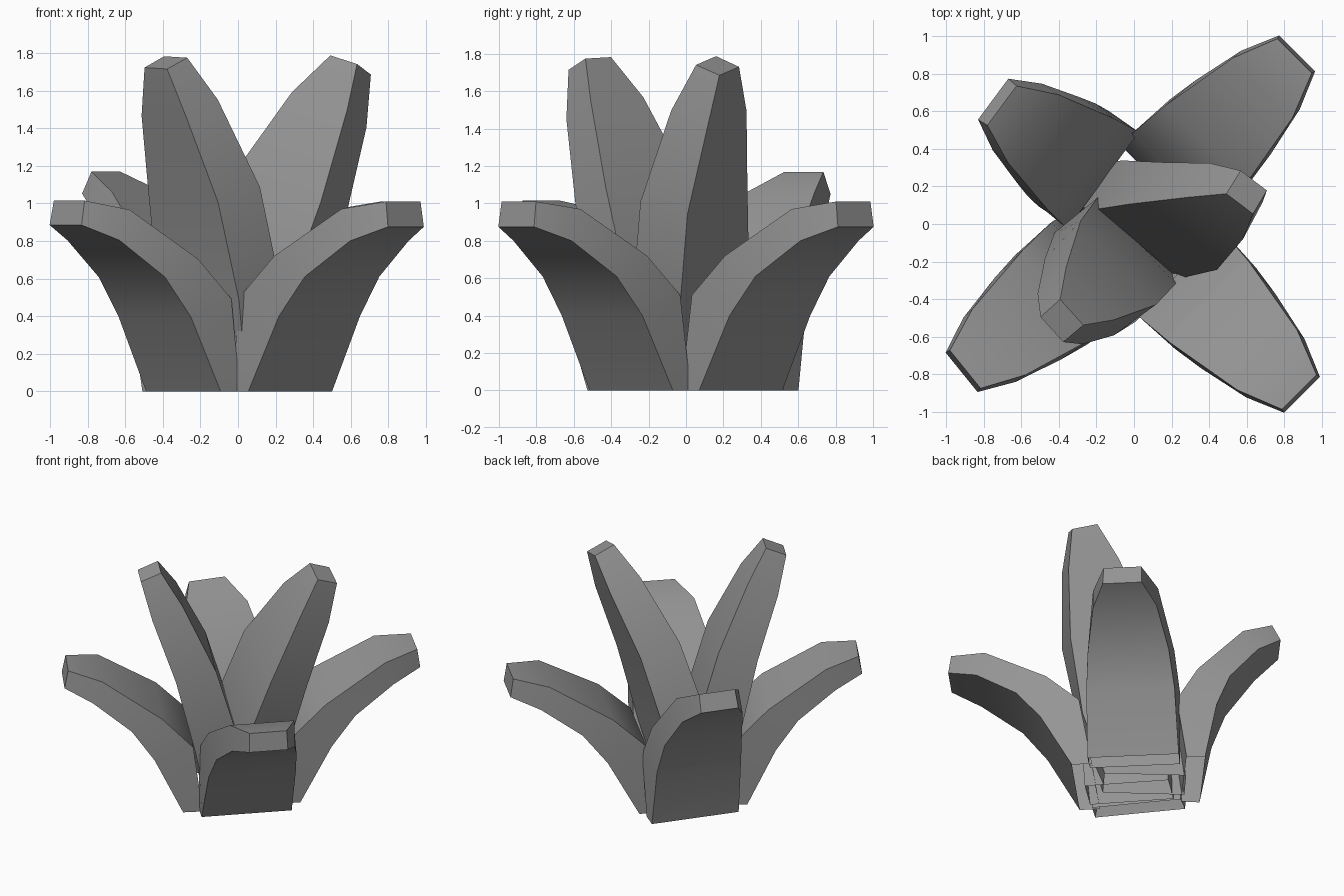
import bpy, bmesh, math

cube = bpy.data.objects.get("Cube")
if cube:
    bpy.data.objects.remove(cube, do_unlink=True)

mat = bpy.data.materials.new("leaf grey")
mat.use_nodes = True
GREY = (0.3, 0.3, 0.3, 1)
mat.diffuse_color = GREY
mat.node_tree.nodes["Principled BSDF"].inputs["Base Color"].default_value = GREY

# Leaf profiles, base to tip: (distance outward, height, half width)
LOW_OUTER = [(.40, 0, .315), (.62, .40, .305), (.79, .61, .28), (1.07, .80, .22), (1.27, .875, .135)]
LOW_INNER = [(.26, 0, .31), (.35, .51, .32), (.58, .72, .30), (1.01, .97, .225), (1.25, 1.01, .13)]
TALL_OUTER = [(.24, 0, .29), (.345, .5, .32), (.475, 1.02, .275), (.63, 1.46, .18), (.70, 1.72, .09)]
TALL_INNER = [(-.02, 0, .29), (.05, .6, .31), (.20, 1.1, .30), (.42, 1.56, .19), (.56, 1.78, .092)]


def leaf(name, outer, inner, angle, offset=(0, 0), scale=1.0, pitch=0, roll=0):
    """Thick tapering blade, open at the foot and closed at the tip."""
    a, p, q = (math.radians(d) for d in (angle, pitch, roll))
    pivot = outer[0][0]

    def place(r, z, side, base):
        # pitch up about the foot, lean sideways, then turn outward
        d = r - pivot
        r2 = pivot + scale * (d * math.cos(p) - z * math.sin(p))
        z2 = scale * (d * math.sin(p) + z * math.cos(p))
        v = side * math.cos(q) + z2 * math.sin(q)
        z3 = 0 if base else z2 * math.cos(q) - side * math.sin(q)
        return (offset[0] + r2 * math.cos(a) + v * math.sin(a),
                offset[1] + r2 * math.sin(a) - v * math.cos(a), z3)

    bm = bmesh.new()
    rings = []
    for i, ((ro, zo, wo), (ri, zi, wi)) in enumerate(zip(outer, inner)):
        corners = ((ro, zo, -wo), (ro, zo, wo), (ri, zi, wi), (ri, zi, -wi))
        rings.append([bm.verts.new(place(*c, i == 0)) for c in corners])
    for low, high in zip(rings, rings[1:]):
        for k in range(4):
            n = (k + 1) % 4
            bm.faces.new((low[k], low[n], high[n], high[k]))
    bm.faces.new(rings[-1])
    bmesh.ops.recalc_face_normals(bm, faces=bm.faces)
    mesh = bpy.data.meshes.new(name)
    bm.to_mesh(mesh)
    bm.free()
    mesh.materials.append(mat)
    obj = bpy.data.objects.new(name, mesh)
    bpy.context.collection.objects.link(obj)
    bpy.ops.object.select_all(action='DESELECT')
    obj.select_set(True)
    bpy.context.view_layer.objects.active = obj
    bpy.ops.object.shade_smooth_by_angle(angle=math.radians(48))


# Low spreading leaves
leaf("back_left_leaf", LOW_OUTER, LOW_INNER, 45, offset=(-.03, .01))
leaf("front_left_leaf", LOW_OUTER, LOW_INNER, -45, offset=(-.005, -.01))
leaf("front_right_leaf", LOW_OUTER, LOW_INNER, 219, offset=(.02, -.03), scale=.97, pitch=2.5)

# Raised back leaf
leaf("back_right_leaf", LOW_OUTER, LOW_INNER, 143.5, offset=(0, .11), scale=.955, pitch=18)

# Tall upright leaves
leaf("tall_right_leaf", TALL_OUTER, TALL_INNER, 222, offset=(.033, -.037), roll=-2.5)
leaf("tall_left_leaf", TALL_OUTER, TALL_INNER, 53, offset=(-.12, -.04), scale=1.02, pitch=1.2, roll=14.5)
